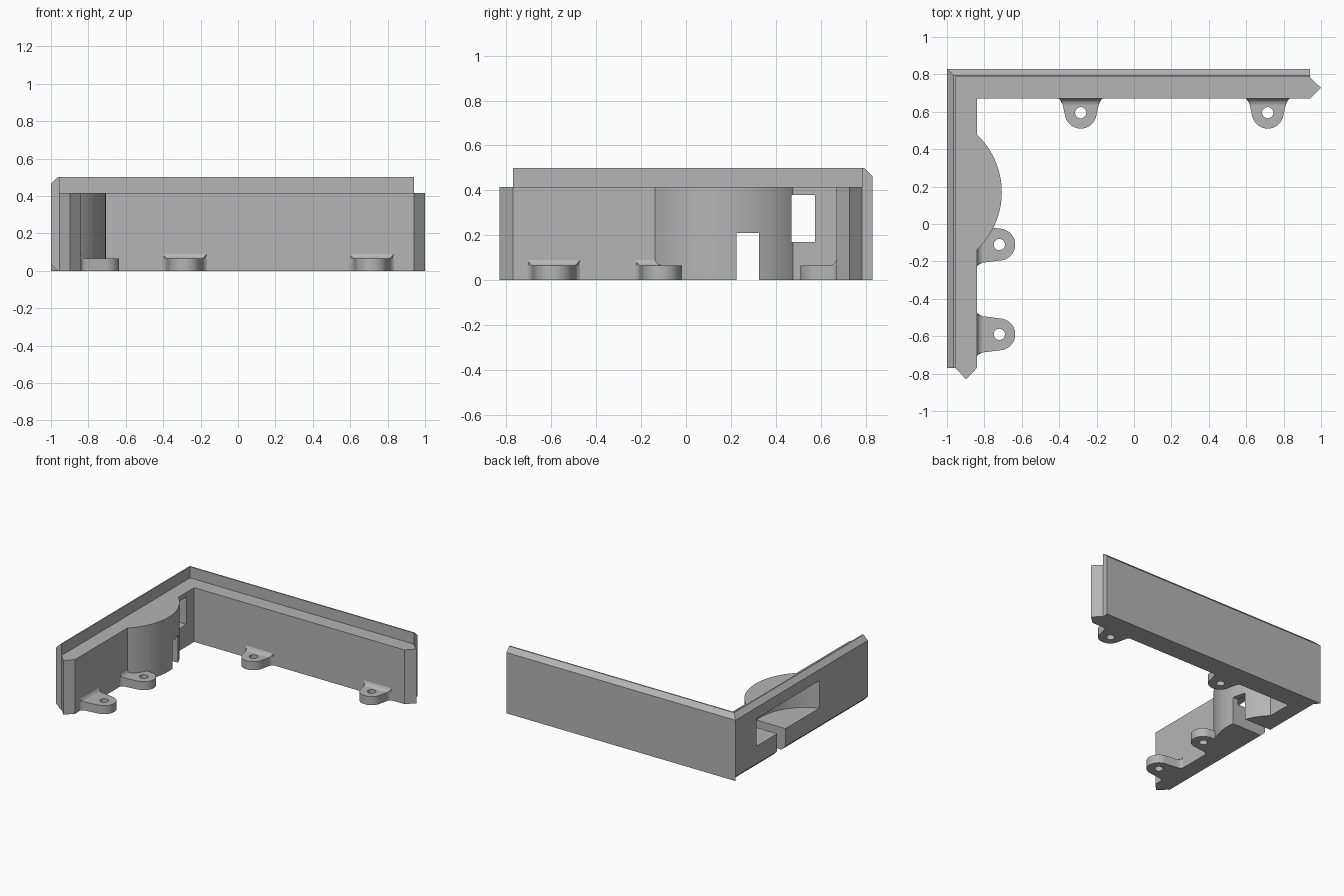
import bpy, bmesh, math

cube = bpy.data.objects.get("Cube")
if cube:
    bpy.data.objects.remove(cube, do_unlink=True)

grey = bpy.data.materials.new("plain_grey")
grey.use_nodes = True
colour = (0.46, 0.46, 0.46, 1)
grey.diffuse_color = colour
grey.node_tree.nodes["Principled BSDF"].inputs["Base Color"].default_value = colour

LEFT, BACK = -1.0, 0.83          # outer faces
THICK, BODY, TOP = 0.16, 0.415, 0.5
CHAMFER, LIP = 0.035, 0.045
END_X, END_Y = 0.94, -0.77       # where the outer lip stops
INNER_X, INNER_Y = LEFT + THICK, BACK - THICK


def loft(name, start, end):
    """Solid between two matching loops of points."""
    bm = bmesh.new()
    a = [bm.verts.new(p) for p in start]
    b = [bm.verts.new(p) for p in end]
    bm.faces.new(a)
    bm.faces.new(b)
    for i in range(len(a)):
        j = (i + 1) % len(a)
        bm.faces.new((a[i], a[j], b[j], b[i]))
    bmesh.ops.recalc_face_normals(bm, faces=bm.faces)
    mesh = bpy.data.meshes.new(name)
    bm.to_mesh(mesh)
    bm.free()
    mesh.materials.append(grey)
    ob = bpy.data.objects.new(name, mesh)
    bpy.context.collection.objects.link(ob)
    return ob


def prism(name, outline, z0, z1):
    return loft(name, [(x, y, z0) for x, y in outline], [(x, y, z1) for x, y in outline])


def box(name, x0, x1, y0, y1, z0, z1):
    return prism(name, [(x0, y0), (x1, y0), (x1, y1), (x0, y1)], z0, z1)


def arc(cx, cy, r, a0, a1, n):
    angles = [math.radians(a0 + (a1 - a0) * i / n) for i in range(n + 1)]
    return [(cx + r * math.cos(a), cy + r * math.sin(a)) for a in angles]


def combine(ob, other, operation):
    """Apply a boolean and remove the helper."""
    other.hide_render = True
    mod = ob.modifiers.new("boolean", 'BOOLEAN')
    mod.operation, mod.object, mod.solver = operation, other, 'EXACT'
    graph = bpy.context.evaluated_depsgraph_get()
    mesh = bpy.data.meshes.new_from_object(ob.evaluated_get(graph))
    ob.modifiers.clear()
    ob.data = mesh
    bpy.data.objects.remove(other, do_unlink=True)


# Wall sections as (inward offset, height), mitred at the corner
upper = [(THICK, 0), (THICK, BODY), (LIP, BODY), (LIP, TOP), (CHAMFER, TOP), (0, TOP - CHAMFER)]
back_section = upper + [(0, 0)]
left_section = upper + [(0, CHAMFER), (CHAMFER, 0)]

back_wall = loft("back_wall",
                 [(LEFT + o, BACK - o, z) for o, z in back_section],
                 [(END_X, BACK - o, z) for o, z in back_section])
left_wall = loft("left_wall",
                 [(LEFT + o, BACK - o, z) for o, z in left_section],
                 [(LEFT + o, END_Y, z) for o, z in left_section])

# Pointed joining tongues at the free ends
tip = 0.06
mid = (THICK + LIP) / 2
back_tongue = prism("back_tongue", [(END_X, INNER_Y), (END_X + tip, BACK - mid),
                                    (END_X, BACK - LIP)], 0, BODY)
left_tongue = prism("left_tongue", [(INNER_X, END_Y), (LEFT + mid, END_Y - tip),
                                    (LEFT + LIP, END_Y)], 0, BODY)

# Rounded bulge on the left wall, hollowed from outside
cx, cy, radius = -1.13, 0.17, 0.423
half = math.degrees(math.acos((INNER_X - 0.02 - cx) / radius))
combine(left_wall, prism("bulge", arc(cx, cy, radius, -half, half, 48), 0, BODY), 'UNION')
pocket = arc(cx, cy, radius - 0.045, -85, 85, 48)
combine(left_wall, prism("pocket_cutter", pocket, 0.17, 0.38), 'DIFFERENCE')
combine(left_wall, box("window_cutter", -1.1, -0.8, 0.47, 0.575, 0.17, 0.38), 'DIFFERENCE')
combine(left_wall, box("notch_cutter", -1.1, -0.6, 0.225, 0.325, -0.1, 0.21), 'DIFFERENCE')


# Screw lugs with a fillet where they meet the wall
def lug(name, place, reach):
    height, r = 0.065, 0.085
    side = [(0.118, -0.01), (0.118, 0), (0.107, 0.006), (0.101, 0.014), (0.097, 0.03)]
    outline = side + arc(0, reach, r, 8, 172, 28) + [(-u, v) for u, v in reversed(side)]
    body = prism(name, [place(u, v) for u, v in outline], 0, height)
    hole = [place(u, v) for u, v in arc(0, reach, 0.03, 0, 348.75, 31)]
    combine(body, prism("hole_cutter", hole, -0.1, 0.2), 'DIFFERENCE')
    # fillet profile as (half width, distance from wall, height)
    curve = [(0.118, -0.01, 0), (0.118, -0.01, 0.025), (0.118, 0, 0.025),
             (0.107, 0.007, 0.011), (0.101, 0.015, 0.004), (0.097, 0.03, 0)]
    ends = [[(*place(s * w, v), height + h) for w, v, h in curve] for s in (-1, 1)]
    return [body, loft(name + "_fillet", *ends)]


parts = [back_wall, left_wall, back_tongue, left_tongue]
for i, x in enumerate((-0.285, 0.715)):
    parts += lug(f"back_lug_{i + 1}", lambda u, v: (x + u, INNER_Y - v), 0.075)
for i, y in enumerate((-0.11, -0.59)):
    parts += lug(f"left_lug_{i + 1}", lambda u, v: (INNER_X + v, y + u), 0.12)

# Smooth the curved faces, keep edges crisp
bpy.ops.object.select_all(action='DESELECT')
for ob in parts:
    ob.select_set(True)
bpy.context.view_layer.objects.active = parts[0]
bpy.ops.object.shade_smooth_by_angle(angle=math.radians(30))
